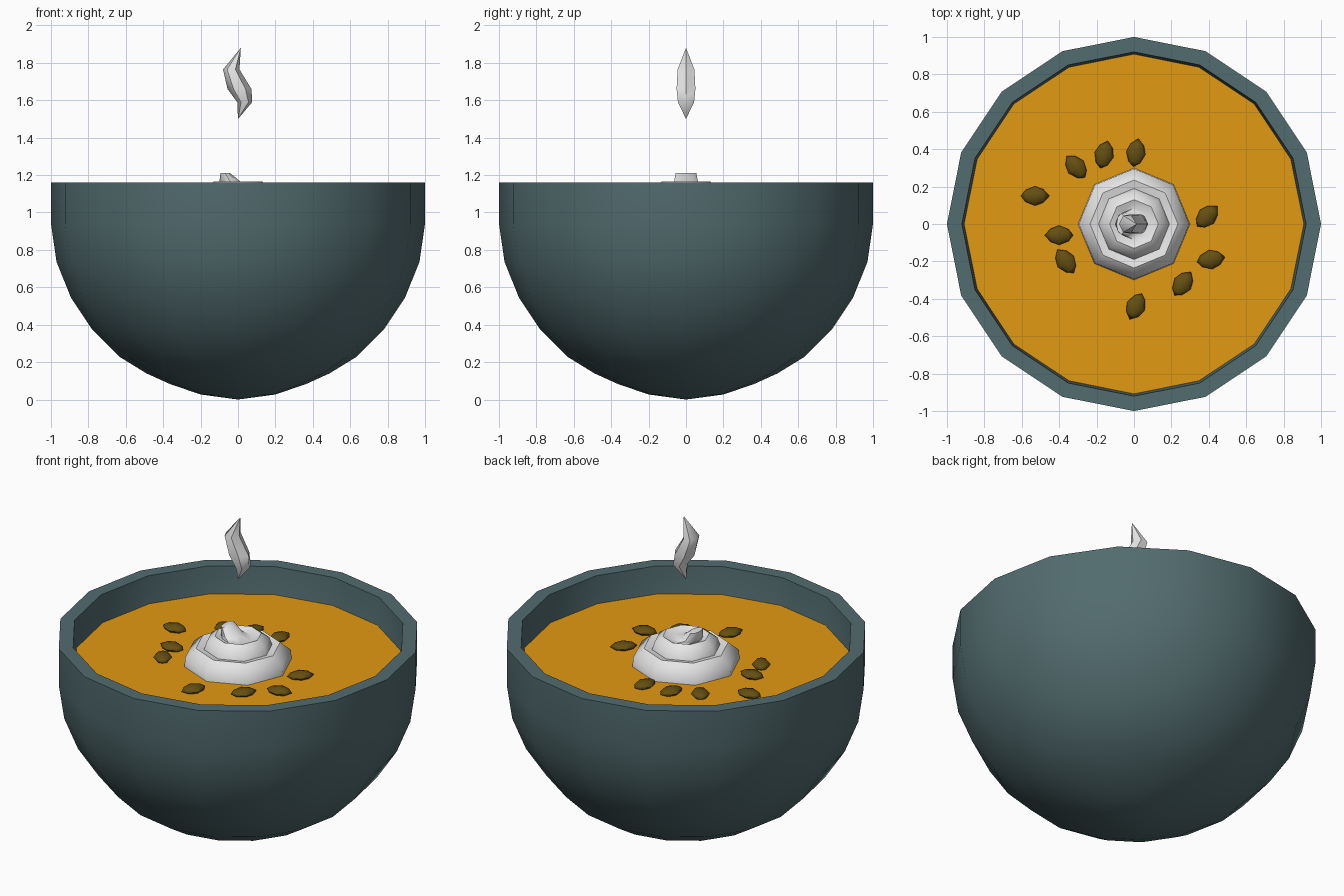
import bpy, bmesh, math
from mathutils import Matrix, Vector

if "Cube" in bpy.data.objects:
    bpy.data.objects.remove(bpy.data.objects["Cube"])


def material(name, rgb):
    m = bpy.data.materials.new(name)
    m.diffuse_color = (*rgb, 1)
    m.use_nodes = True
    m.node_tree.nodes["Principled BSDF"].inputs["Base Color"].default_value = m.diffuse_color
    return m


TEAL = material("teal glaze", (0.085, 0.15, 0.16))
SOUP = material("orange soup", (0.76, 0.32, 0.006))
SEED = material("dark seed", (0.13, 0.08, 0.006))
CREAM = material("white cream", (0.8, 0.8, 0.8))


def loft(name, rings, sides, mat, matrix=None, angle=40):
    """Skin elliptical rings (cx, cy, z, rx, ry); zero radius makes a tip."""
    bm = bmesh.new()
    loops = []
    for cx, cy, z, rx, ry in rings:
        if rx == 0:
            loops.append([bm.verts.new((cx, cy, z))])
        else:
            loops.append([bm.verts.new((cx + rx * math.cos(a), cy + ry * math.sin(a), z))
                          for a in (2 * math.pi * i / sides for i in range(sides))])
    for lo, hi in zip(loops, loops[1:]):
        for i in range(sides):
            j = (i + 1) % sides
            if len(lo) == 1:
                bm.faces.new((lo[0], hi[j], hi[i]))
            elif len(hi) == 1:
                bm.faces.new((lo[i], lo[j], hi[0]))
            else:
                bm.faces.new((lo[i], lo[j], hi[j], hi[i]))
    bmesh.ops.recalc_face_normals(bm, faces=bm.faces)
    if matrix:
        bm.transform(matrix)
    mesh = bpy.data.meshes.new(name)
    bm.to_mesh(mesh)
    bm.free()
    mesh.materials.append(mat)
    ob = bpy.data.objects.new(name, mesh)
    bpy.context.collection.objects.link(ob)
    bpy.ops.object.select_all(action='DESELECT')
    ob.select_set(True)
    bpy.context.view_layer.objects.active = ob
    bpy.ops.object.shade_smooth_by_angle(angle=math.radians(angle))
    return ob


def lathe(profile):
    return [(0, 0, z, r, r) for r, z in profile]


# bowl: outer shell, flat rim, inner shell
loft("bowl", lathe([(0, 0), (0.2, 0.027), (0.364, 0.083), (0.49, 0.14), (0.636, 0.23),
                    (0.78, 0.375), (0.893, 0.545), (0.97, 0.735), (1, 0.94), (1, 1.16),
                    (0.92, 1.16), (0.905, 0.94), (0.82, 0.6), (0.58, 0.3), (0, 0.12)]), 16, TEAL)

# soup surface with a little depth
loft("soup", lathe([(0, 0.95), (0.9, 0.95), (0.908, 0.995), (0, 0.995)]), 16, SOUP)

# swirled cream dollop ending in a small leaning peak
loft("cream_dollop", lathe([(0, 0.98), (0.3, 0.98), (0.295, 1.05), (0.235, 1.10), (0.19, 1.09),
                            (0.175, 1.135), (0.13, 1.165), (0.085, 1.145)])
     + [(-0.04, 0, 1.16, 0.06, 0.065), (-0.068, 0, 1.21, 0.026, 0.055), (-0.068, 0, 1.212, 0, 0)],
     8, CREAM, angle=50)

# wavy wisp of steam
loft("steam_wisp", [(0, 0, 1.5, 0, 0), (0.036, 0, 1.59, 0.04, 0.05), (0.008, 0, 1.66, 0.064, 0.058),
                    (-0.036, 0, 1.765, 0.044, 0.052), (0.015, 0, 1.88, 0, 0)], 6, CREAM, angle=50)

# pumpkin seeds: x, y, direction in degrees
seeds = [(-0.53, 0.15, 0), (-0.31, 0.305, 130), (-0.16, 0.37, 75), (0.01, 0.38, 80),
         (0.39, 0.04, 45), (0.41, -0.19, 10), (0.26, -0.32, 55), (0.01, -0.44, 245),
         (-0.365, -0.20, 125), (-0.40, -0.06, 180)]
shape = [(0, 0, -0.075, 0, 0), (0, 0, -0.05, 0.032, 0.016), (0, 0, 0.0, 0.052, 0.024),
         (0, 0, 0.045, 0.036, 0.018), (0, 0, 0.078, 0, 0)]
lay_down = Matrix(((0, 0, 1, 0), (1, 0, 0, 0), (0, 1, 0, 0), (0, 0, 0, 1)))
for n, (x, y, deg) in enumerate(seeds):
    place = Matrix.Translation(Vector((x, y, 1.008))) @ Matrix.Rotation(math.radians(deg), 4, 'Z')
    loft(f"seed_{n + 1}", shape, 8, SEED, place @ lay_down, angle=60)
